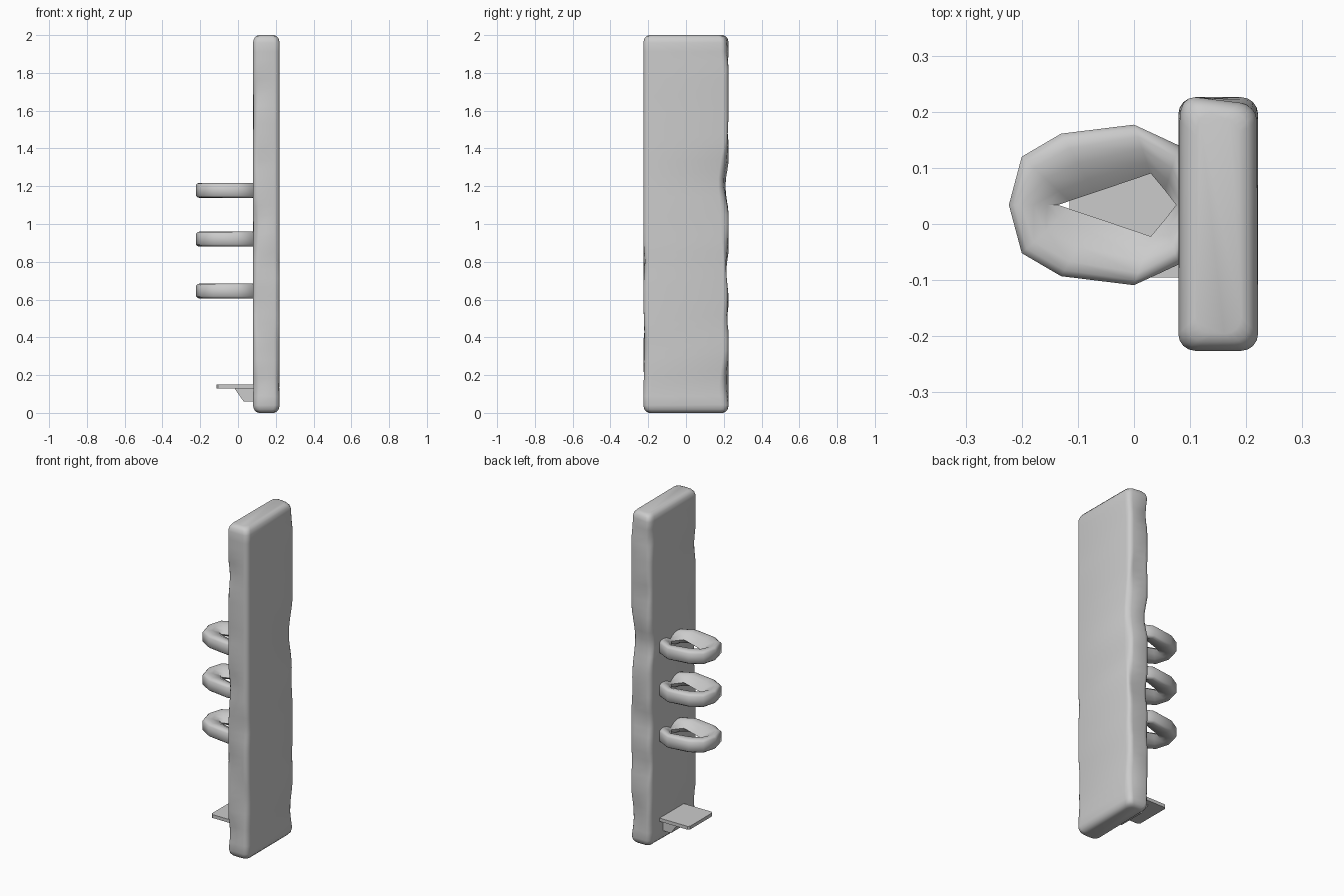
import bpy, bmesh, math
from mathutils import Vector, noise

if "Cube" in bpy.data.objects:
    bpy.data.objects.remove(bpy.data.objects["Cube"])


def finish(name, bm, angle=40):
    bmesh.ops.recalc_face_normals(bm, faces=bm.faces)
    mesh = bpy.data.meshes.new(name)
    bm.to_mesh(mesh)
    bm.free()
    obj = bpy.data.objects.new(name, mesh)
    bpy.context.collection.objects.link(obj)
    bpy.ops.object.select_all(action='DESELECT')
    obj.select_set(True)
    bpy.context.view_layer.objects.active = obj
    bpy.ops.object.shade_smooth_by_angle(angle=math.radians(angle))
    return obj


def loft(bm, loops, closed=False):
    rings = [[bm.verts.new(p) for p in loop] for loop in loops]
    n = len(rings[0])
    pairs = list(zip(rings, rings[1:]))
    if closed:
        pairs.append((rings[-1], rings[0]))
    for a, b in pairs:
        for i in range(n):
            bm.faces.new((a[i], a[(i + 1) % n], b[(i + 1) % n], b[i]))
    if not closed:
        bm.faces.new(rings[0])
        bm.faces.new(rings[-1])


# Weathered upright plank: rounded sections with worn narrow edges
def section(z, inset):
    hx, hy, r = 0.071 - inset, 0.226 - inset, 0.03
    pts = []
    for sx, sy, start in ((1, 1, 0), (-1, 1, 90), (-1, -1, 180), (1, -1, 270)):
        for k in range(5):
            a = math.radians(start + k * 22.5)
            x = sx * (hx - r) + r * math.cos(a)
            y = sy * (hy - r) + r * math.sin(a)
            wear = noise.noise(Vector((sx * 2.3 + k * 0.12, sy * 3.1, z * 4.5)))
            y -= sy * max(0, wear + 0.1) * 0.03
            x -= sx * max(0, wear) * 0.008
            lift = 0.012 * max(0, wear) if z < 0.05 else 0
            pts.append((0.15 + x, y, z + lift))
    return pts


bm = bmesh.new()
levels = [(0.0, 0.03), (0.006, 0.016), (0.018, 0.006), (0.04, 0.0)]
levels += [(0.04 + 1.92 * i / 40, 0.0) for i in range(1, 40)]
levels += [(1.96, 0.0), (1.982, 0.006), (1.994, 0.016), (2.0, 0.03)]
loft(bm, [section(z, s) for z, s in levels])
finish("plank", bm, 60)

# Rung loops: chunky faceted outline around a kite-shaped opening
CY = 0.034
half_outer = [(-0.2, 0.086), (-0.13, 0.127), (0.0, 0.143), (0.08, 0.106)]
half_inner = [(-0.115, 0.007), (-0.07, 0.022), (0.03, 0.056), (0.055, 0.026)]


def outline(tip, half, end):
    return [(tip, 0)] + half + [(end, 0)] + [(x, -y) for x, y in reversed(half)]


outer = outline(-0.223, half_outer, 0.12)
inner = outline(-0.135, half_inner, 0.075)
# Fraction toward the opening, height offset
profile = [(0, -0.028), (0, 0.028), (0.1, 0.037), (0.25, 0.04), (0.5, 0.034),
           (0.78, 0.018), (1, 0.0), (0.78, -0.018), (0.5, -0.034),
           (0.25, -0.04), (0.1, -0.037)]
for number, zc in enumerate((0.645, 0.92, 1.178), 1):
    bm = bmesh.new()
    loft(bm, [[(a[0] + (b[0] - a[0]) * t, CY + a[1] + (b[1] - a[1]) * t, zc + h)
               for a, b in zip(outer, inner)] for t, h in profile], closed=True)
    finish(f"hand_loop_{number}", bm, 60)

# Flat foot shelf
bm = bmesh.new()
plan = [(0.1, -0.095), (0.1, 0.135), (-0.105, 0.135), (-0.115, 0.125),
        (-0.115, -0.085), (-0.105, -0.095)]
loft(bm, [[(x, y, z) for x, y in plan] for z in (0.13, 0.15)])
finish("foot_shelf", bm, 30)

# Tapered bracket under the shelf
bm = bmesh.new()
loft(bm, [[(x, -0.07, z - 0.0), (0.1, -0.07, z), (0.1, 0.1, z), (x, 0.1, z)]
          for x, z in ((0.03, 0.06), (-0.02, 0.132))])
finish("shelf_bracket", bm, 30)
